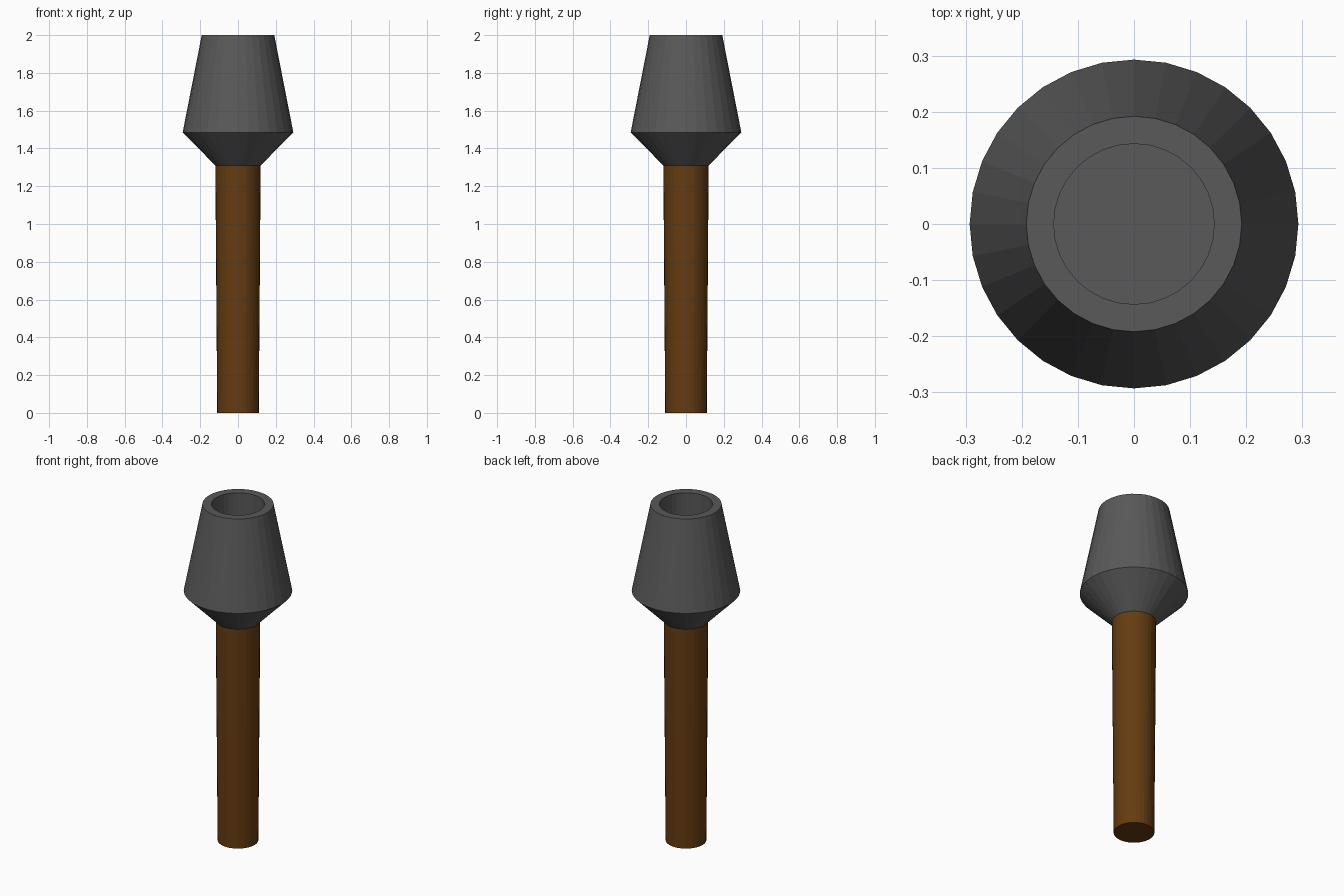
import bpy, bmesh
from math import sin, cos, tau

if "Cube" in bpy.data.objects:
    bpy.data.objects.remove(bpy.data.objects["Cube"])

SIDES = 32


def lathe(name, profile, color=None):
    """Spin (radius, z) rings into a faceted solid, capping both ends."""
    bm = bmesh.new()
    rings = [[bm.verts.new((r * cos(tau * i / SIDES), r * sin(tau * i / SIDES), z))
              for i in range(SIDES)] for r, z in profile]
    for a, b in zip(rings, rings[1:]):
        for i in range(SIDES):
            j = (i + 1) % SIDES
            bm.faces.new((a[i], a[j], b[j], b[i]))
    bm.faces.new(rings[0][::-1])
    bm.faces.new(rings[-1])
    mesh = bpy.data.meshes.new(name)
    bm.to_mesh(mesh)
    bm.free()
    obj = bpy.data.objects.new(name, mesh)
    bpy.context.collection.objects.link(obj)
    if color:
        mat = bpy.data.materials.new(name + "_material")
        mat.diffuse_color = color
        mat.use_nodes = True
        mat.node_tree.nodes["Principled BSDF"].inputs["Base Color"].default_value = mat.diffuse_color
        mesh.materials.append(mat)
    return obj


# Wooden handle, slightly wider at the top
lathe("handle", [(0.11, 0), (0.12, 1.31)], (0.13, 0.045, 0.006, 1))

# Metal cup: flared collar, tapered body, rim and straight-walled recess
lathe("torch_head",
      [(0.12, 1.31), (0.293, 1.485), (0.192, 2.0), (0.143, 2.0), (0.143, 1.6)],
      (0.1, 0.1, 0.1, 1))
